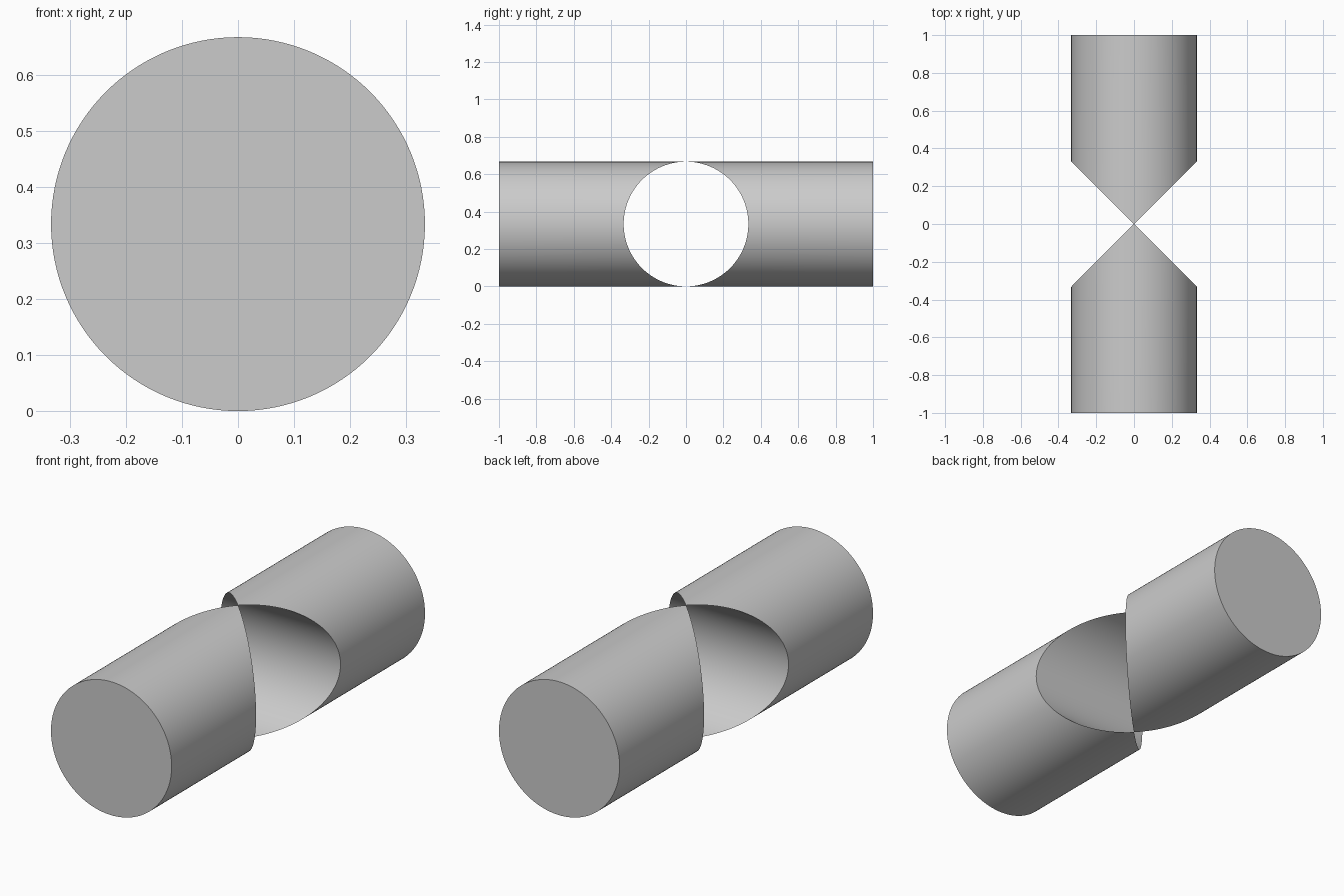
import bpy
import bmesh
from math import cos, sin, pi

RADIUS = 1 / 3
HALF_LENGTH = 1.0
SEGMENTS = 128  # multiple of four, so vertices land on the crest and base

cube = bpy.data.objects.get("Cube")
if cube:
    bpy.data.objects.remove(cube, do_unlink=True)

grey = bpy.data.materials.new("plain grey")
grey.use_nodes = True
colour = (0.6, 0.6, 0.6, 1)
grey.diffuse_color = colour
grey.node_tree.nodes["Principled BSDF"].inputs["Base Color"].default_value = colour


def half_cylinder(name, side):
    """Rod along y, its inner end scooped by an equal round hole along x."""
    bm = bmesh.new()
    outer, inner = [], []
    for i in range(SEGMENTS):
        a = 2 * pi * i / SEGMENTS
        x, z = RADIUS * cos(a), RADIUS + RADIUS * sin(a)
        outer.append(bm.verts.new((x, side * HALF_LENGTH, z)))
        inner.append(bm.verts.new((x, side * abs(x), z)))

    # flat end and round wall
    bm.faces.new(outer)
    for i in range(SEGMENTS):
        j = (i + 1) % SEGMENTS
        bm.faces.new((outer[i], outer[j], inner[j], inner[i]))

    # scooped end, strips running straight across x
    quarter = SEGMENTS // 4
    for i in range(-quarter, quarter):
        ring = [inner[k % SEGMENTS] for k in
                (i, i + 1, 2 * quarter - i - 1, 2 * quarter - i)]
        bm.faces.new(list(dict.fromkeys(ring)))

    bmesh.ops.recalc_face_normals(bm, faces=bm.faces)
    mesh = bpy.data.meshes.new(name)
    bm.to_mesh(mesh)
    bm.free()
    mesh.materials.append(grey)
    obj = bpy.data.objects.new(name, mesh)
    bpy.context.collection.objects.link(obj)
    return obj


halves = [half_cylinder("front_half", -1), half_cylinder("back_half", 1)]

# smooth walls with crisp rims
bpy.ops.object.select_all(action="DESELECT")
for obj in halves:
    obj.select_set(True)
bpy.context.view_layer.objects.active = halves[0]
bpy.ops.object.shade_smooth_by_angle(angle=pi / 6)
